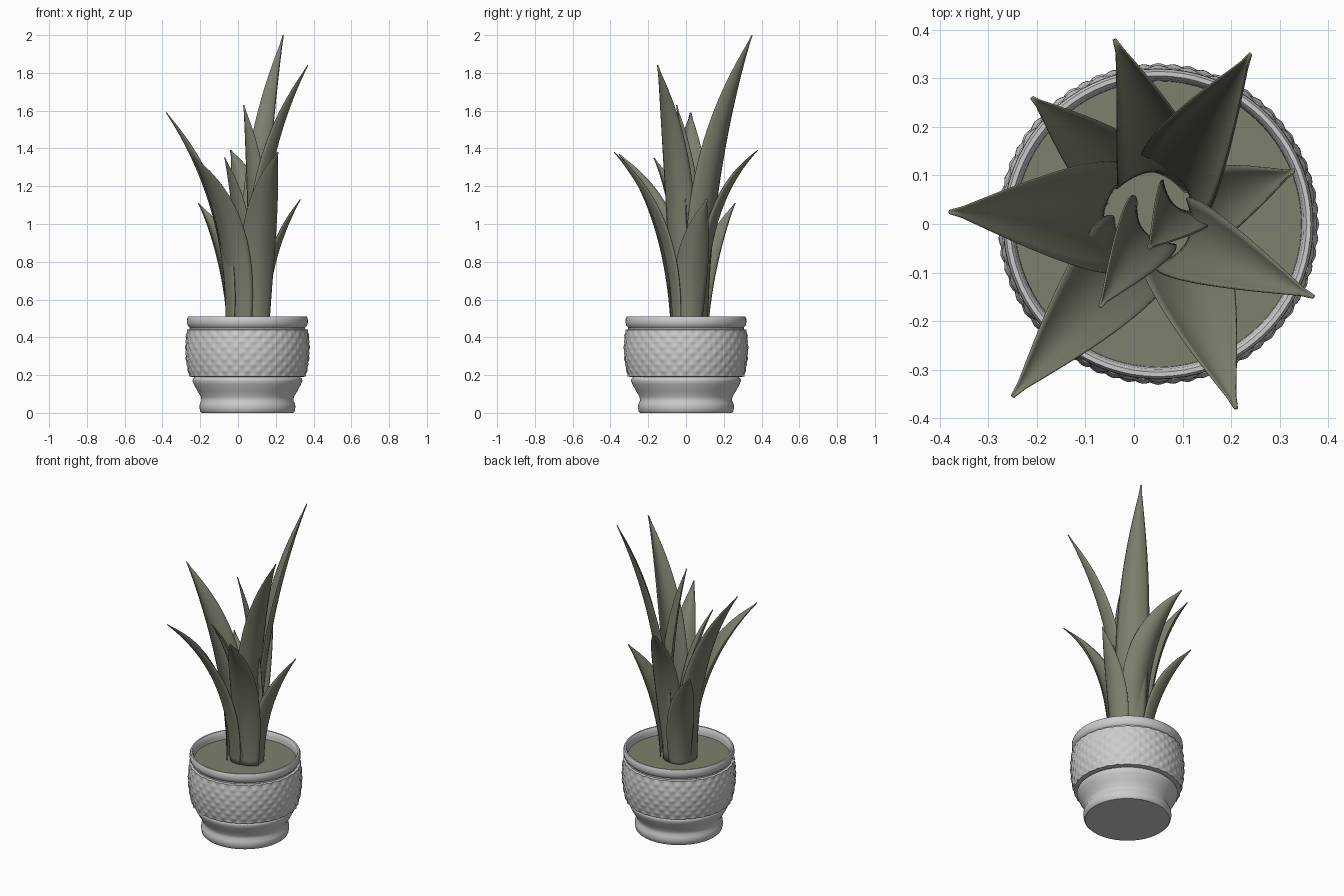
import bpy, bmesh, math
from mathutils import Vector

if "Cube" in bpy.data.objects:
    bpy.data.objects.remove(bpy.data.objects["Cube"])

CX = 0.05          # pot axis
SOIL_Z = 0.46


def material(name, rgb):
    m = bpy.data.materials.new(name)
    m.diffuse_color = (*rgb, 1)
    m.use_nodes = True
    m.node_tree.nodes["Principled BSDF"].inputs["Base Color"].default_value = m.diffuse_color
    return m


CERAMIC = material("light grey ceramic", (0.60, 0.60, 0.60))
GREEN = material("dull sage green", (0.20, 0.22, 0.155))


def finish(bm, name, mat, angle=40):
    bmesh.ops.recalc_face_normals(bm, faces=bm.faces[:])
    me = bpy.data.meshes.new(name)
    bm.to_mesh(me)
    bm.free()
    me.materials.append(mat)
    ob = bpy.data.objects.new(name, me)
    bpy.context.collection.objects.link(ob)
    bpy.ops.object.select_all(action='DESELECT')
    ob.select_set(True)
    bpy.context.view_layer.objects.active = ob
    bpy.ops.object.shade_smooth_by_angle(angle=math.radians(angle))
    return ob


def skin(bm, rows, closed):
    """Join rows of points into a quad surface."""
    vr = [[bm.verts.new(p) for p in r] for r in rows]
    n = len(vr[0])
    for a, b in zip(vr, vr[1:]):
        for i in range(n if closed else n - 1):
            j = (i + 1) % n
            bm.faces.new((a[i], a[j], b[j], b[i]))
    return vr


def ring(r, z, n):
    return [(CX + r * math.cos(math.tau * i / n), r * math.sin(math.tau * i / n), z)
            for i in range(n)]


def turned(name, profile, base=False):
    bm = bmesh.new()
    rows = skin(bm, [ring(r, z, 72) for r, z in profile], True)
    if base:
        bm.faces.new(rows[0])
    return finish(bm, name, CERAMIC)


# Foot with waist and shoulder
turned("pot_foot", [(0.243, 0), (0.25, 0.007), (0.254, 0.03), (0.252, 0.05),
                    (0.243, 0.065), (0.246, 0.085), (0.264, 0.115), (0.283, 0.15),
                    (0.291, 0.17), (0.289, 0.18), (0.278, 0.19)], True)
# Rim with groove below and inner wall
turned("pot_rim", [(0.306, 0.443), (0.306, 0.452), (0.316, 0.462), (0.32, 0.48),
                   (0.319, 0.5), (0.314, 0.51), (0.305, 0.51), (0.299, 0.503),
                   (0.295, 0.48), (0.294, SOIL_Z - 0.005)])

# Quilted band: barrel surface with raised diamonds
COLS, ROWS, Z0, Z1 = 256, 32, 0.192, 0.44
band = [ring(0.278, 0.19, COLS)]
for k in range(ROWS + 1):
    v = k / ROWS
    base = 0.305 + 0.012 * v + 0.056 * v * (1 - v)
    row = []
    for i in range(COLS):
        u = i / COLS
        p, q = 32 * u + 4 * v, 32 * u - 4 * v
        bump = (math.sin(math.pi * p) * math.sin(math.pi * q)) ** 2
        r = base + 0.0055 * bump
        a = math.tau * u
        row.append((CX + r * math.cos(a), r * math.sin(a), Z0 + (Z1 - Z0) * v))
    band.append(row)
band.append(ring(0.306, Z1 + 0.003, COLS))
bm = bmesh.new()
skin(bm, band, True)
finish(bm, "quilted_band", CERAMIC, 60)

# Soil disc
bm = bmesh.new()
bm.faces.new([bm.verts.new(p) for p in ring(0.295, SOIL_Z, 72)])
finish(bm, "soil", GREEN)


def leaf(name, base, mid, tip, facing, width):
    """Blade along a bent spine, cupped towards the plant's centre."""
    b, m, t1 = Vector((*base, SOIL_Z - 0.01)), Vector(mid), Vector(tip)
    ctrl = 2 * m - (b + t1) / 2
    a = math.radians(facing)
    out = Vector((math.cos(a), math.sin(a), 0))
    side = Vector((-math.sin(a), math.cos(a), 0))
    rows = []
    for k in range(29):
        t = k / 28
        spine = b * (1 - t) ** 2 + ctrl * 2 * t * (1 - t) + t1 * t * t
        tangent = ((ctrl - b) * (1 - t) + (t1 - ctrl) * t).normalized()
        s = (side - tangent * side.dot(tangent)).normalized()
        n = s.cross(tangent)
        if n.dot(out) < 0:
            n = -n
        w = max(width / 2 * (0.72 + 1.1 * t) * (1 - t * t) ** 1.12, 0.003)
        rows.append([spine + s * w * u - n * w * 0.5 * u * u
                     for u in (x / 5 for x in range(-5, 6))])
    bm = bmesh.new()
    skin(bm, rows, False)
    ob = finish(bm, name, GREEN)
    mod = ob.modifiers.new("thickness", 'SOLIDIFY')
    mod.thickness = 0.004
    mod.offset = 0


# Leaves: base, middle, tip, facing angle, widest width
LEAVES = [
    ("tall_back_leaf", (.10, .085), (.135, .145, 1.25), (.24, .35, 2.0), 42, .20),
    ("tall_right_leaf", (.12, -.035), (.155, -.055, 1.2), (.37, -.15, 1.84), -25, .175),
    ("left_leaf", (-.065, .01), (-.135, .015, 1.05), (-.38, .025, 1.59), 180, .24),
    ("back_leaf", (.03, .11), (.06, .165, 1.0), (-.04, .38, 1.39), 86, .20),
    ("front_left_leaf", (-.01, -.06), (-.07, -.14, .97), (-.25, -.355, 1.37), 230, .20),
    ("back_left_leaf", (-.03, .10), (-.075, .15, .8), (-.21, .26, 1.11), 130, .16),
    ("right_leaf", (.155, .015), (.2, .035, .8), (.33, .11, 1.13), 0, .18),
    ("inner_tall_leaf", (.085, .035), (.085, .01, 1.1), (.03, -.05, 1.63), 235, .14),
    ("inner_front_leaf", (.02, -.02), (.0, -.04, .95), (-.07, -.17, 1.35), 220, .15),
    ("front_right_leaf", (.10, -.07), (.12, -.15, .97), (.21, -.38, 1.38), 276, .19),
]
for spec in LEAVES:
    leaf(*spec)
